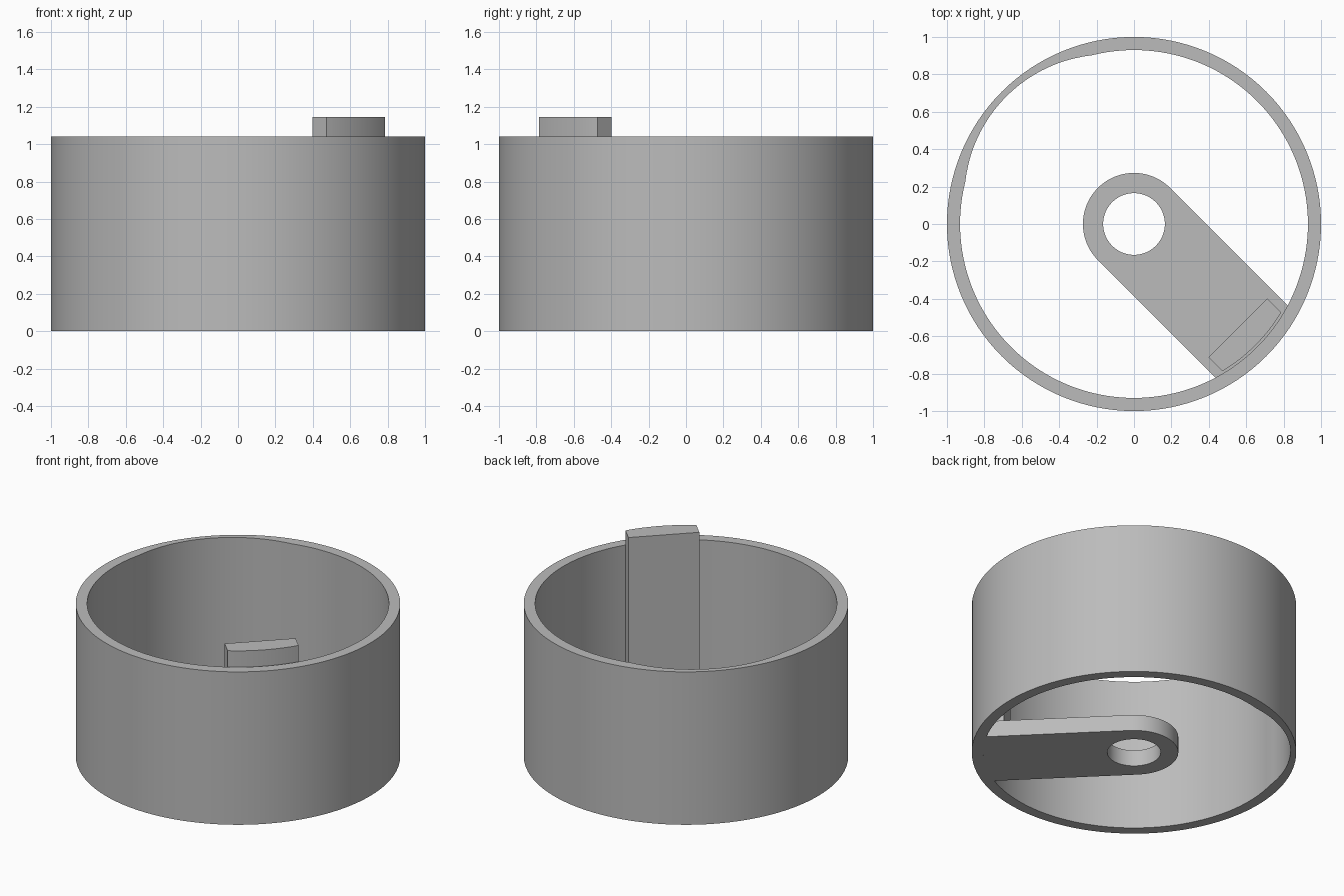
import bpy
import bmesh
from math import sin, cos, pi, sqrt, asin, radians

cube = bpy.data.objects.get("Cube")
if cube:
    bpy.data.objects.remove(cube, do_unlink=True)

grey = bpy.data.materials.new("plain grey")
grey.use_nodes = True
GREY = (0.5, 0.5, 0.5, 1)
grey.diffuse_color = GREY
grey.node_tree.nodes["Principled BSDF"].inputs["Base Color"].default_value = GREY

ARM_ANGLE = radians(-45)
INNER, HEIGHT, ARM_TOP = 0.93, 1.04, 0.11


def arc(radius, start, end, steps):
    """Points along an arc, both ends included."""
    angles = [start + (end - start) * i / steps for i in range(steps + 1)]
    return [(radius * cos(a), radius * sin(a)) for a in angles]


def circle(radius, steps):
    return arc(radius, 0, 2 * pi, steps)[:-1]


def prism(name, loops, bottom, top, turn=0):
    """Extrude closed outlines (outer first, then holes) upwards."""
    bm = bmesh.new()
    for loop in loops:
        verts = [bm.verts.new((x, y, bottom)) for x, y in loop]
        for a, b in zip(verts, verts[1:] + verts[:1]):
            bm.edges.new((a, b))
    bmesh.ops.triangle_fill(bm, edges=bm.edges[:], use_beauty=True)
    moved = bmesh.ops.extrude_face_region(bm, geom=bm.faces[:], use_keep_orig=True)
    verts = [v for v in moved["geom"] if isinstance(v, bmesh.types.BMVert)]
    bmesh.ops.translate(bm, verts=verts, vec=(0, 0, top - bottom))
    bmesh.ops.recalc_face_normals(bm, faces=bm.faces[:])
    mesh = bpy.data.meshes.new(name)
    bm.to_mesh(mesh)
    bm.free()
    mesh.materials.append(grey)
    obj = bpy.data.objects.new(name, mesh)
    bpy.context.collection.objects.link(obj)
    obj.rotation_euler.z = turn
    bpy.ops.object.select_all(action="DESELECT")
    obj.select_set(True)
    bpy.context.view_layer.objects.active = obj
    bpy.ops.object.shade_smooth_by_angle(angle=radians(20))
    return obj


def bore(a, shift=0.2, radius=0.765):
    """Inner wall radius: round bore widened by a smaller, shifted circle opposite the arm."""
    away = a - (ARM_ANGLE + pi)
    return max(INNER, shift * cos(away) + sqrt(radius**2 - (shift * sin(away)) ** 2))


# Round wall with a shallow relief on the side opposite the arm
SIDES = 128
angles = [2 * pi * i / SIDES for i in range(SIDES)]
inside = [(bore(a) * cos(a), bore(a) * sin(a)) for a in angles]
prism("round_wall", [circle(1, SIDES), inside], 0, HEIGHT)

# Arm from the central hub to the wall, with a round hole
hub, half_hole = 0.273, 0.165
spread = asin(hub / INNER)
outline = arc(INNER, -spread, spread, 16) + arc(hub, pi / 2, 3 * pi / 2, 40)
prism("hub_arm", [outline, circle(half_hole, 64)], 0, ARM_TOP, ARM_ANGLE)

# Upright post at the outer end of the arm, curved on its outer face
half_width, post_inner, post_outer = 0.222, 0.785, 0.918
spread = asin(half_width / post_outer)
outline = arc(post_outer, -spread, spread, 16)
outline += [(post_inner, half_width), (post_inner, -half_width)]
prism("upright_post", [outline], ARM_TOP, 1.145, ARM_ANGLE)
